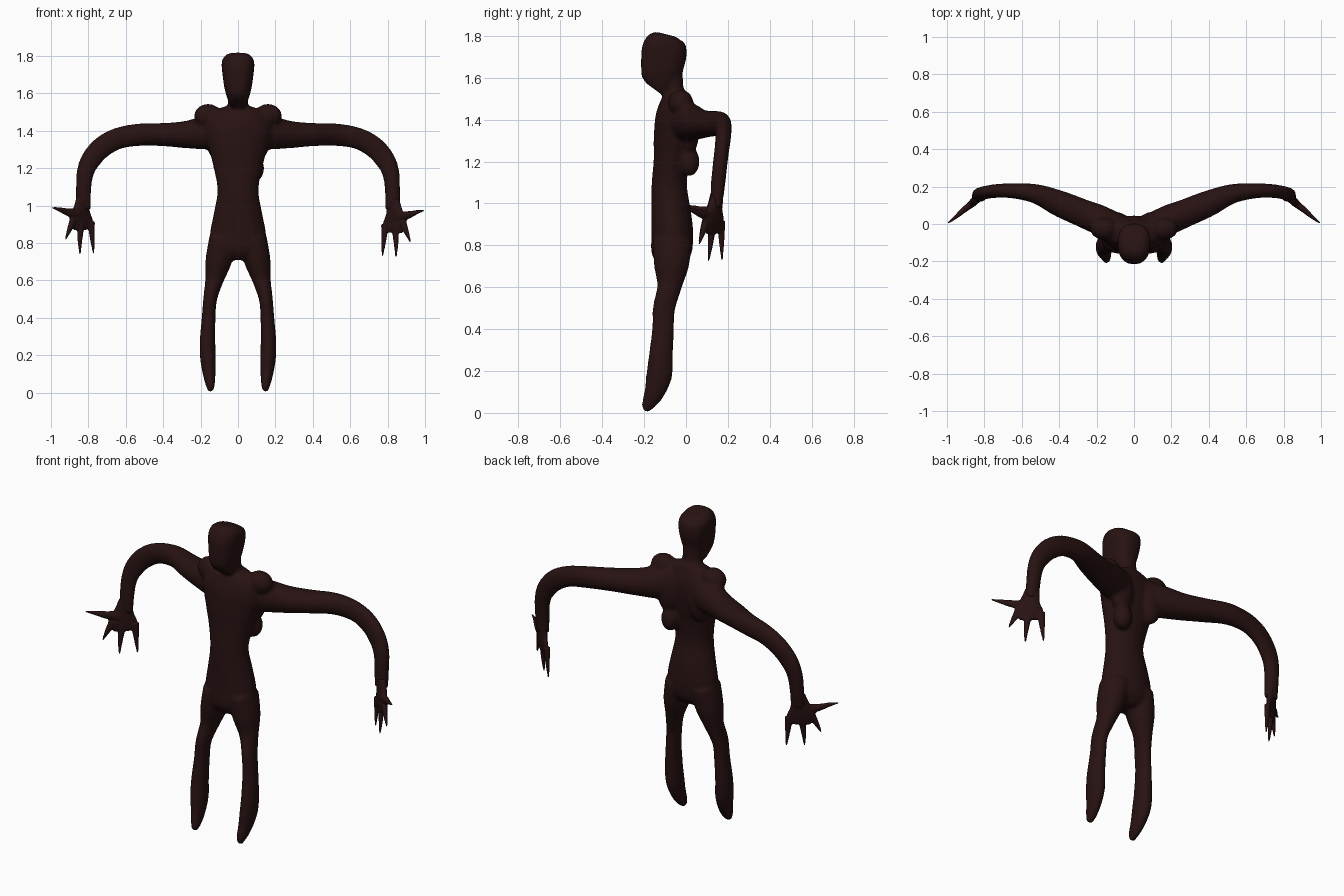
import bpy, bmesh, math
from mathutils import Vector

cube = bpy.data.objects.get("Cube")
if cube:
    bpy.data.objects.remove(cube)

skin = bpy.data.materials.new("dark brown skin")
skin.use_nodes = True
colour = (.021, .006, .006, 1)
skin.diffuse_color = colour
skin.node_tree.nodes["Principled BSDF"].inputs["Base Color"].default_value = colour


def smooth_path(sections, steps):
    """Catmull-Rom interpolation of whole sections (position and radii)."""
    rows = [Vector(s) for s in sections]
    padded = [rows[0]] + rows + [rows[-1]]
    result = []
    for a, b, c, d in zip(padded, padded[1:], padded[2:], padded[3:]):
        for i in range(steps):
            t = i / steps
            result.append(b + (c - a) * (t / 2)
                          + (a * 2 - b * 5 + c * 4 - d) * (t * t / 2)
                          + (b * 3 - a - c * 3 + d) * (t ** 3 / 2))
    return result + [rows[-1]]


def tube(bm, sections, side, steps=4, sides=20, square=1.0):
    """Loft ellipses along a path; a section is x, y, z, radius along side, other radius."""
    rows = smooth_path(sections, steps)
    centres = [Vector(r[:3]) for r in rows]
    rings = []
    for i, row in enumerate(rows):
        tangent = (centres[min(i + 1, len(rows) - 1)] - centres[max(i - 1, 0)]).normalized()
        u = Vector(side)
        u = (u - tangent * u.dot(tangent)).normalized()
        v = tangent.cross(u)
        ring = []
        for k in range(sides):
            angle = math.tau * k / sides
            c, s = math.cos(angle), math.sin(angle)
            c = math.copysign(abs(c) ** square, c)
            s = math.copysign(abs(s) ** square, s)
            ring.append(bm.verts.new(centres[i] + u * (c * row[3]) + v * (s * row[4])))
        rings.append(ring)
    for low, high in zip(rings, rings[1:]):
        for k in range(sides):
            n = (k + 1) % sides
            bm.faces.new((low[k], low[n], high[n], high[k]))
    bm.faces.new(rings[0][::-1])
    bm.faces.new(rings[-1])


def lump(bm, centre, size):
    """Add an ellipsoid muscle."""
    made = bmesh.ops.create_uvsphere(bm, u_segments=20, v_segments=12, radius=1)
    for vert in made["verts"]:
        vert.co = Vector(centre) + Vector(a * b for a, b in zip(vert.co, size))


def finish(name, bm, voxel, rounds):
    """Fuse the overlapping lofts into one smooth skin."""
    bmesh.ops.recalc_face_normals(bm, faces=bm.faces)
    mesh = bpy.data.meshes.new(name)
    bm.to_mesh(mesh)
    bm.free()
    mesh.materials.append(skin)
    obj = bpy.data.objects.new(name, mesh)
    bpy.context.collection.objects.link(obj)
    fuse = obj.modifiers.new("fuse", "REMESH")
    fuse.mode = "VOXEL"
    fuse.voxel_size = voxel
    fuse.use_smooth_shade = True
    if rounds:
        soften = obj.modifiers.new("soften", "SMOOTH")
        soften.factor = .5
        soften.iterations = rounds
    return obj


across, depth = (1, 0, 0), (0, 1, 0)
body = bmesh.new()

# Torso from pelvis to collar
tube(body, [
    (0, -.07, .71, .07, .06), (0, -.07, .76, .14, .095), (0, -.065, .85, .15, .1),
    (0, -.07, .95, .132, .095), (0, -.08, 1.08, .11, .085), (0, -.07, 1.2, .13, .085),
    (0, -.06, 1.3, .155, .095), (0, -.05, 1.42, .18, .095), (0, -.05, 1.5, .14, .07),
    (0, -.055, 1.53, .06, .05)], across)

# Neck
tube(body, [(0, -.04, 1.45, .08, .06), (0, -.055, 1.54, .055, .045),
            (0, -.06, 1.64, .055, .045)], across)

# Head with a flat face and narrow jaw
tube(body, [
    (0, -.15, 1.545, .04, .055), (0, -.135, 1.57, .055, .078), (0, -.12, 1.63, .073, .097),
    (0, -.107, 1.7, .083, .108), (0, -.103, 1.75, .088, .105), (0, -.1, 1.785, .082, .088),
    (0, -.095, 1.808, .055, .05)], across, square=.8)

for sign in (-1, 1):
    # Legs tapering into pointed feet
    tube(body, [(sign * x, y, z, rx, ry) for x, y, z, rx, ry in [
        (.08, -.065, .82, .075, .095), (.105, -.07, .7, .07, .083),
        (.127, -.08, .6, .049, .058), (.149, -.105, .5, .037, .054),
        (.157, -.11, .4, .037, .052), (.163, -.12, .27, .042, .058),
        (.16, -.128, .18, .042, .062), (.154, -.15, .1, .034, .05),
        (.148, -.18, .04, .024, .033), (.147, -.195, .008, .013, .015)]], across)

    # Arms reaching out and back, then hanging from the elbow
    tube(body, [(sign * x, y, z, ry, rz) for x, y, z, ry, rz in [
        (.06, -.04, 1.4, .075, .09), (.17, .015, 1.39, .08, .09),
        (.28, .06, 1.38, .075, .073), (.4, .11, 1.38, .07, .062),
        (.52, .16, 1.38, .053, .06), (.64, .177, 1.36, .041, .058),
        (.73, .177, 1.31, .037, .058), (.79, .169, 1.24, .035, .054),
        (.818, .161, 1.17, .035, .046), (.826, .152, 1.08, .034, .041),
        (.828, .146, .98, .025, .041)]], depth)

    # Shoulder peaks and shoulder blades
    lump(body, (sign * .16, -.025, 1.48), (.075, .06, .064))
    lump(body, (sign * .1, .015, 1.36), (.07, .05, .13))

# Uneven rib muscle on the left of the back
lump(body, (.09, .015, 1.2), (.05, .05, .07))
finish("body", body, .01, 5)

# Hands: flat palm, three claws and a long thumb
for name, sign, lift in (("left_hand", 1, 0), ("right_hand", -1, .015)):
    hand = bmesh.new()
    spread = (sign * .8, -.6, 0)

    def digit(points, steps=3):
        tube(hand, [(sign * x, y, z + lift, a, b) for x, y, z, a, b in points],
             spread, steps, 12)

    digit([(.828, .148, 1.03, .04, .026), (.836, .138, .97, .052, .023),
           (.84, .132, .92, .078, .02), (.838, .13, .88, .072, .017),
           (.837, .13, .855, .05, .012)])
    for base, middle, tip in (
            ((.785, .168, .9), (.78, .17, .82), (.772, .172, .73)),
            ((.838, .127, .9), (.845, .117, .81), (.845, .108, .725)),
            ((.88, .097, .91), (.9, .08, .86), (.922, .063, .805))):
        digit([(*base, .022, .017), (*middle, .015, .012), (*tip, .004, .004)])
    tube(hand, [(sign * x, y, z + lift, a, b) for x, y, z, a, b in [
        (.85, .12, .94, .032, .02), (.91, .075, .95, .021, .016),
        (.955, .035, .965, .012, .01), (.995, .005, .975, .004, .004)]],
        (0, 0, 1), 3, 12)
    finish(name, hand, .005, 2)
